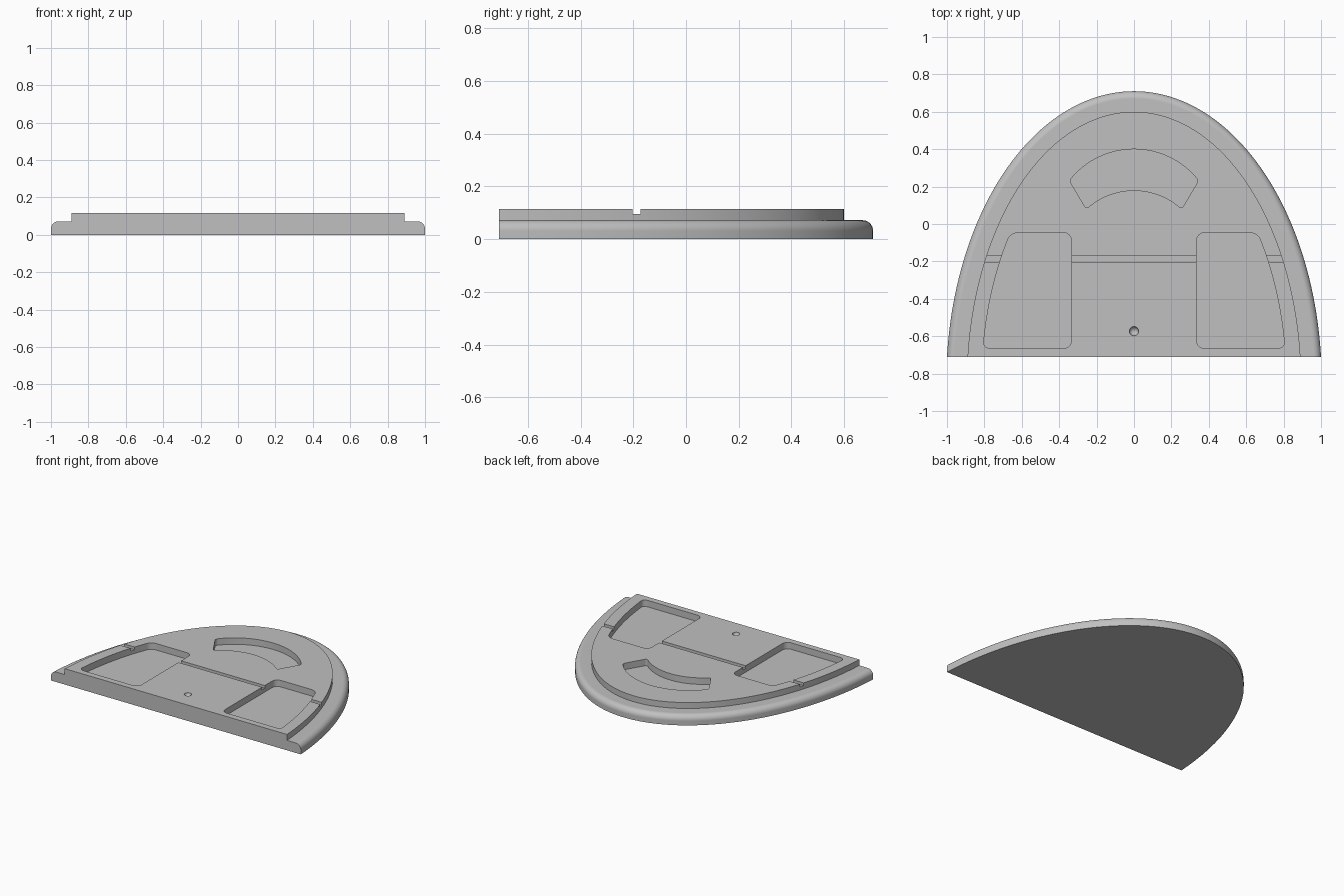
import bpy
import bmesh
from math import sin, cos, asin, sqrt, pi, radians
from mathutils import Matrix

FRONT = -0.71            # flat front edge
CENTRE = -0.85           # centre of the elliptical outline
BASE_TOP, TOP, FLOOR = 0.072, 0.115, 0.068
FILLET, LEDGE = 0.04, 0.11

old = bpy.data.objects.get("Cube")
if old:
    bpy.data.objects.remove(old, do_unlink=True)

grey = bpy.data.materials.new("light grey")
grey.use_nodes = True
colour = (0.53, 0.53, 0.53, 1)
grey.diffuse_color = colour
grey.node_tree.nodes["Principled BSDF"].inputs["Base Color"].default_value = colour


def make_object(name, bm):
    bmesh.ops.recalc_face_normals(bm, faces=bm.faces)
    mesh = bpy.data.meshes.new(name)
    bm.to_mesh(mesh)
    bm.free()
    mesh.materials.append(grey)
    obj = bpy.data.objects.new(name, mesh)
    bpy.context.collection.objects.link(obj)
    return obj


def outline(inset, count=96):
    """Elliptical outline, from the right front corner round to the left one."""
    a, b = 1.004 - inset, 1.56 - inset
    start = asin((FRONT - CENTRE) / b)
    angles = [start + (pi - 2 * start) * i / count for i in range(count + 1)]
    return [(a * cos(t), CENTRE + b * sin(t)) for t in angles]


def side_x(y, inset):
    a, b = 1.004 - inset, 1.56 - inset
    return a * sqrt(1 - ((y - CENTRE) / b) ** 2)


def arc(half, y_end, y_mid, count=32):
    """Circular arc from +half to -half, bulging up to y_mid."""
    sag = y_mid - y_end
    r = (half * half + sag * sag) / (2 * sag)
    spread = asin(half / r)
    return [(r * sin(spread * (1 - 2 * i / count)),
             y_mid - r + r * cos(spread * (1 - 2 * i / count)))
            for i in range(count + 1)]


def prism(name, points, z0, z1, radius=0):
    """Upright prism with its sharp vertical corners rounded."""
    bm = bmesh.new()
    face = bm.faces.new([bm.verts.new((x, y, z0)) for x, y in points])
    new = bmesh.ops.extrude_face_region(bm, geom=[face])["geom"]
    bmesh.ops.translate(bm, vec=(0, 0, z1 - z0),
                        verts=[v for v in new if isinstance(v, bmesh.types.BMVert)])
    bmesh.ops.recalc_face_normals(bm, faces=bm.faces)
    if radius:
        corners = [e for e in bm.edges
                   if abs(e.verts[0].co.z - e.verts[1].co.z) > 0.01
                   and e.calc_face_angle(0) > radians(35)]
        bmesh.ops.bevel(bm, geom=corners, offset=radius, offset_type='OFFSET',
                        segments=6, profile=0.5, affect='EDGES')
    return make_object(name, bm)


# Body: stacked outlines give the rounded rim, the ledge and the raised plate
steps = [(0, 0)]
for i in range(9):
    t = pi / 2 * i / 8
    steps.append((FILLET * (1 - cos(t)), BASE_TOP - FILLET + FILLET * sin(t)))
steps += [(LEDGE, BASE_TOP), (LEDGE, TOP)]
bm = bmesh.new()
rings = [[bm.verts.new((x, y, z)) for x, y in outline(d)] for d, z in steps]
for low, high in zip(rings, rings[1:]):
    for i in range(len(low) - 1):
        bm.faces.new((low[i], low[i + 1], high[i + 1], high[i]))
bm.faces.new(rings[0])
bm.faces.new(rings[-1])
bm.faces.new([r[0] for r in rings] + [r[-1] for r in reversed(rings)])
body = make_object("body", bm)

cutters = []

# Two side pockets, whose outer walls follow the rim
y0, y1, inner = -0.665, -0.047, 0.335
ys = [y1 + (y0 - y1) * i / 20 for i in range(21)]
pocket = [(inner, y0), (inner, y1)] + [(side_x(y, 0.19), y) for y in ys]
for side, sign in (("left", 1), ("right", -1)):
    cutters.append(prism(side + "_pocket", [(sign * x, y) for x, y in pocket],
                         FLOOR, 0.2, 0.04))

# Curved pocket at the back
fan = arc(0.345, 0.232, 0.4) + arc(0.255, 0.08, 0.18)[::-1]
cutters.append(prism("curved_pocket", fan, FLOOR, 0.2, 0.016))

# Shallow groove across the plate
groove = [(-1.2, -0.203), (1.2, -0.203), (1.2, -0.172), (-1.2, -0.172)]
cutters.append(prism("cross_groove", groove, 0.095, 0.2))

# Small round dimple near the front
bm = bmesh.new()
bmesh.ops.create_uvsphere(bm, u_segments=24, v_segments=13, radius=0.025,
                          matrix=Matrix.Translation((0, -0.573, TOP)))
cutters.append(make_object("dimple", bm))

# Cut everything out of the body
bpy.ops.object.select_all(action='DESELECT')
bpy.context.view_layer.objects.active = body
body.select_set(True)
for cutter in cutters:
    mod = body.modifiers.new(cutter.name, 'BOOLEAN')
    mod.operation = 'DIFFERENCE'
    mod.solver = 'EXACT'
    mod.object = cutter
    bpy.ops.object.modifier_apply(modifier=mod.name)
    bpy.data.objects.remove(cutter, do_unlink=True)

# Smooth curves, crisp edges, flat planes
bpy.ops.object.shade_smooth_by_angle(angle=radians(30))
weighted = body.modifiers.new("flat_planes", 'WEIGHTED_NORMAL')
weighted.keep_sharp = True
